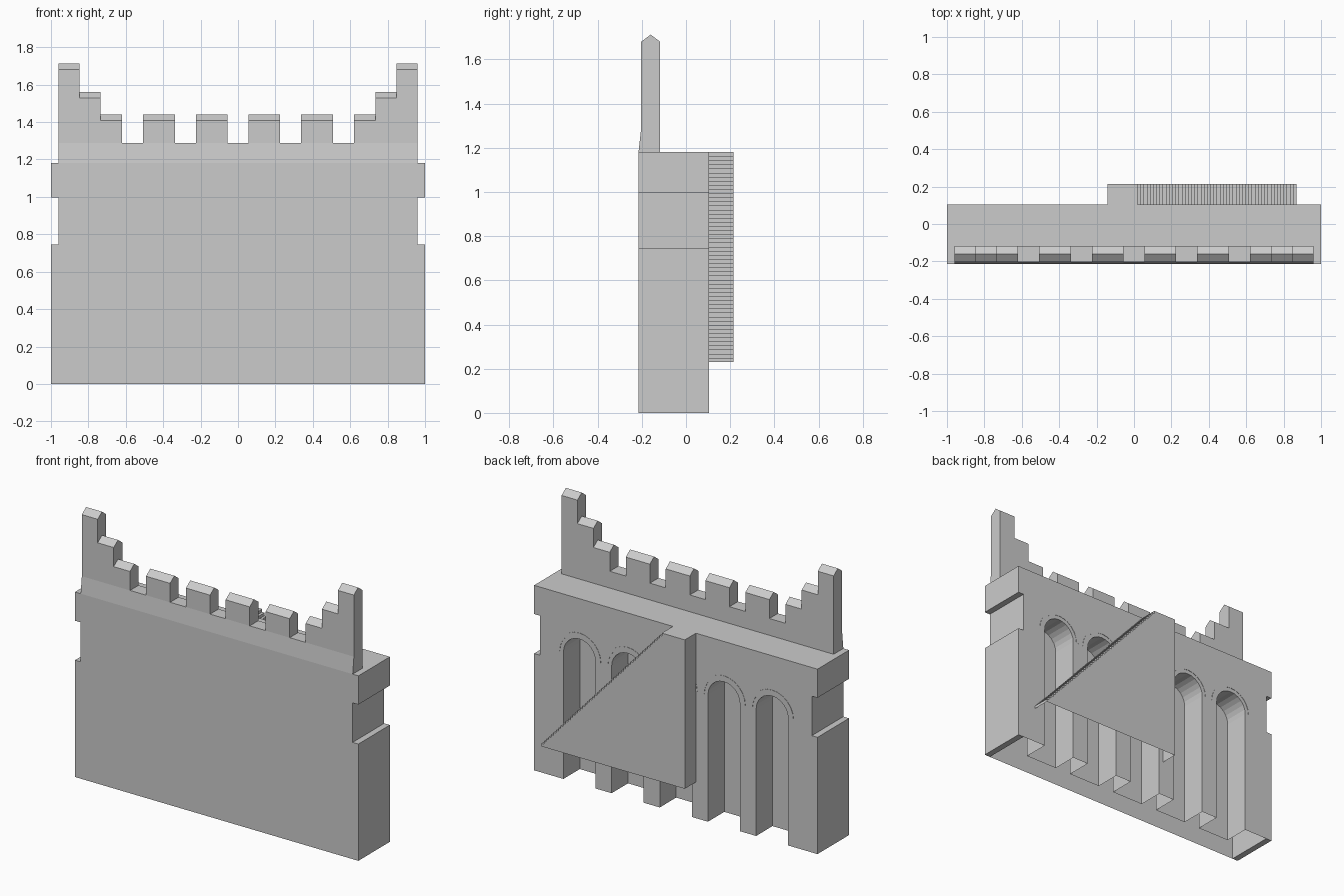
import bpy, bmesh, math

if "Cube" in bpy.data.objects:
    bpy.data.objects.remove(bpy.data.objects["Cube"])

FRONT, BACK, TOP = -0.215, 0.103, 1.18
INNER = 0.96                      # half width of main wall
NICHE_Y, R, SPRING = -0.062, 0.113, 0.81
NICHES = [-0.68, -0.34, 0.0, 0.34, 0.68]


def finish(name, bm):
    bmesh.ops.remove_doubles(bm, verts=bm.verts, dist=1e-5)
    bmesh.ops.recalc_face_normals(bm, faces=bm.faces)
    me = bpy.data.meshes.new(name)
    bm.to_mesh(me)
    bm.free()
    ob = bpy.data.objects.new(name, me)
    bpy.context.collection.objects.link(ob)
    return ob


def face(bm, pts):
    return bm.faces.new([bm.verts.new(p) for p in pts])


def strip(bm, pts, y0, y1):
    # band of quads following an x-z path between two depths
    for (xa, za), (xb, zb) in zip(pts, pts[1:]):
        face(bm, [(xa, y0, za), (xb, y0, zb), (xb, y1, zb), (xa, y1, za)])


def side_prism(bm, prof, x0, x1):
    # closed y-z profile pushed along x
    n = len(prof)
    a = [bm.verts.new((x0, y, z)) for y, z in prof]
    b = [bm.verts.new((x1, y, z)) for y, z in prof]
    bm.faces.new(a)
    bm.faces.new(b[::-1])
    for i in range(n):
        j = (i + 1) % n
        bm.faces.new([a[i], b[i], b[j], a[j]])


def arc(cx, r, n=12):
    return [(cx - r * math.cos(math.pi * i / n), SPRING + r * math.sin(math.pi * i / n))
            for i in range(n + 1)]


# main wall: hollow shell, open underneath, with arched niches in the back
bm = bmesh.new()
outline = [(-INNER, TOP), (-INNER, 0)]
for cx in NICHES:
    path = [(cx - R, 0)] + arc(cx, R) + [(cx + R, 0)]
    outline += path
    strip(bm, path, BACK, NICHE_Y)
    face(bm, [(x, NICHE_Y, z) for x, z in path])
outline += [(INNER, 0), (INNER, TOP)]
face(bm, [(x, BACK, z) for x, z in outline])
strip(bm, [(-INNER, 0), (-INNER, TOP), (INNER, TOP), (INNER, 0)], BACK, FRONT)
face(bm, [(-INNER, FRONT, 0), (INNER, FRONT, 0), (INNER, FRONT, TOP), (-INNER, FRONT, TOP)])
finish("wall", bm)

# end blocks above and below the side notches
bm = bmesh.new()
for s in (-1, 1):
    for z0, z1 in ((0, 0.745), (0.997, TOP)):
        side_prism(bm, [(FRONT, z0), (BACK, z0), (BACK, z1), (FRONT, z1)], s * INNER, s)
finish("end_blocks", bm)

# thin raised arch trims around the niches
bm = bmesh.new()
for cx in NICHES:
    o, i = arc(cx, 0.152), arc(cx, 0.138)
    y = BACK + 0.002
    for k in range(12):
        face(bm, [(x, y, z) for x, z in (o[k], o[k + 1], i[k + 1], i[k])])
    strip(bm, o, y, BACK)
    strip(bm, i, y, BACK)
finish("arch_trims", bm)

# parapet base with a sloped front
PF, PB, PZ = -0.203, -0.117, 1.287
bm = bmesh.new()
side_prism(bm, [(FRONT, TOP), (PB, TOP), (PB, PZ), (PF, PZ)], -INNER, INNER)
finish("parapet", bm)

# ridged merlons, mirrored about the centre
bm = bmesh.new()
merlons = [(0.055, 0.225, 1.44), (0.337, 0.507, 1.44), (0.62, 0.735, 1.44),
           (0.735, 0.848, 1.562), (0.848, INNER, 1.712)]
for x0, x1, zt in merlons:
    prof = [(PF, PZ), (PB, PZ), (PB, zt - 0.032), ((PF + PB) / 2, zt), (PF, zt - 0.032)]
    for s in (-1, 1):
        side_prism(bm, prof, s * x0, s * x1)
finish("merlons", bm)

# staircase on the back, open underneath
N, X0, X1, Z0 = 50, 0.02, 0.87, 0.23
run, rise = (X1 - X0) / N, (TOP - Z0) / (N + 1)
steps = [(-0.142, Z0), (-0.142, TOP), (X0, TOP)]
for k in range(N):
    z = TOP - rise * (k + 1)
    steps += [(X0 + run * k, z), (X0 + run * (k + 1), z)]
steps.append((X1, Z0))
bm = bmesh.new()
strip(bm, steps, BACK, 0.215)
face(bm, [(x, 0.215, z) for x, z in steps])
finish("staircase", bm)
